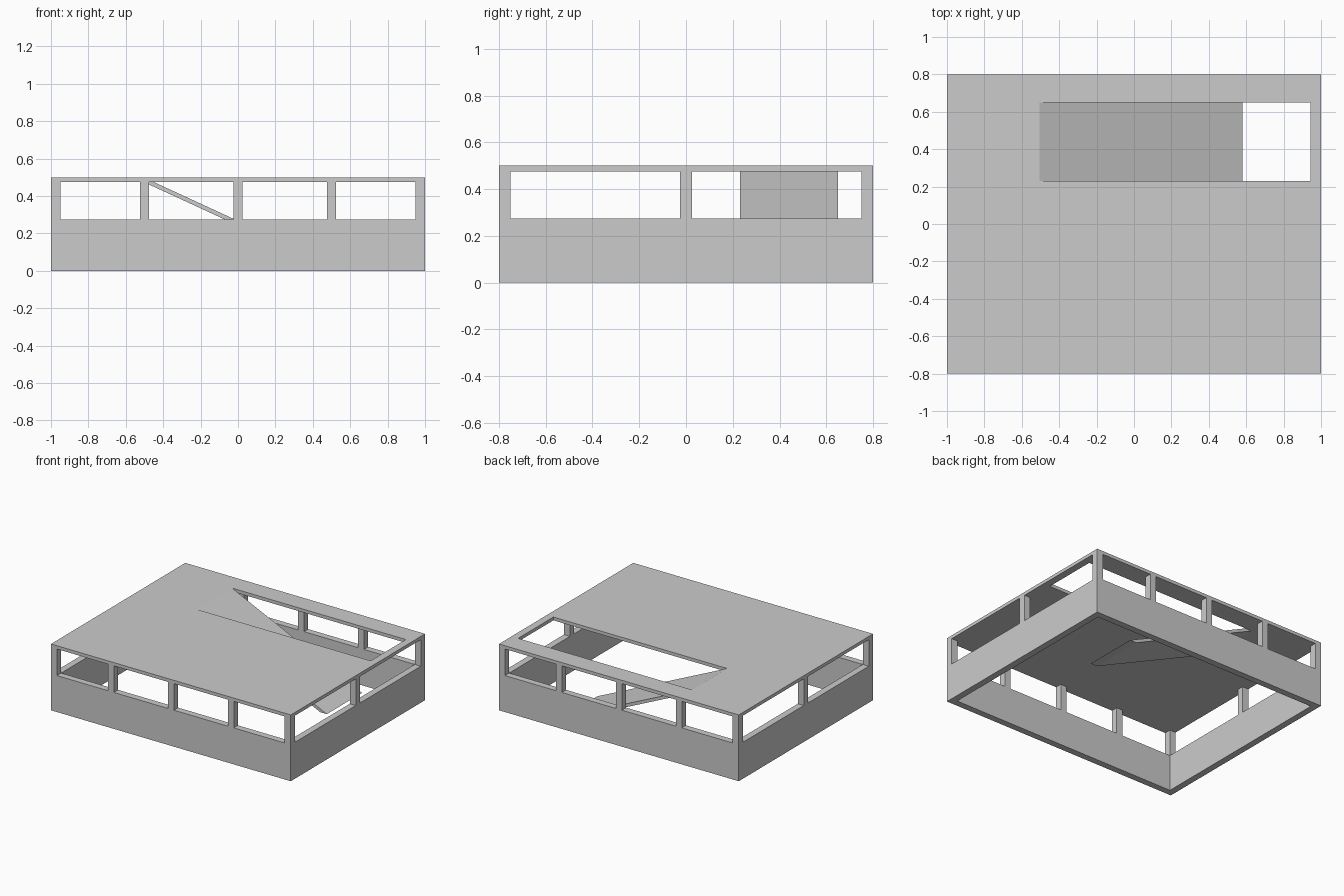
import bpy, bmesh

if "Cube" in bpy.data.objects:
    bpy.data.objects.remove(bpy.data.objects["Cube"])


def box(name, x0, x1, y0, y1, z0, z1):
    return prism(name, [(x0, z0), (x1, z0), (x1, z1), (x0, z1)], y0, y1)


def prism(name, profile, y0, y1):
    """Extrude an xz profile along y."""
    bm = bmesh.new()
    face = bm.faces.new([bm.verts.new((x, y0, z)) for x, z in profile])
    ext = bmesh.ops.extrude_face_region(bm, geom=[face])
    moved = [v for v in ext["geom"] if isinstance(v, bmesh.types.BMVert)]
    bmesh.ops.translate(bm, verts=moved, vec=(0, y1 - y0, 0))
    bmesh.ops.recalc_face_normals(bm, faces=bm.faces[:])
    mesh = bpy.data.meshes.new(name)
    bm.to_mesh(mesh)
    bm.free()
    obj = bpy.data.objects.new(name, mesh)
    bpy.context.collection.objects.link(obj)
    return obj


X, Y, H = 1.0, 0.8, 0.5      # half sizes and height
SLAB = H - 0.025             # underside of roof deck
WALL = 0.275                 # parapet height
T = 0.05                     # wall and post thickness
RX0, RX1, RY0, RY1 = -0.505, 0.945, 0.23, 0.65   # ramp opening

# Roof deck with ramp opening
deck = box("roof_deck", -X, X, -Y, Y, SLAB, H)
cutter = box("ramp_opening_cutter", RX0, RX1, RY0, RY1, SLAB - 0.1, H + 0.1)
cutter.hide_render = True
cutter.hide_viewport = True
cut = deck.modifiers.new("ramp_opening", "BOOLEAN")
cut.object = cutter
cut.operation = "DIFFERENCE"
cut.solver = "EXACT"

# Perimeter half walls
box("front_wall", -X, X, -Y, -Y + T, 0, WALL)
box("back_wall", -X, X, Y - T, Y, 0, WALL)
box("left_wall", -X, -X + T, -Y + T, Y - T, 0, WALL)
box("right_wall", X - T, X, -Y + T, Y - T, 0, WALL)

# Posts between half walls and deck
for side in (-1, 1):
    y0, y1 = sorted((side * Y, side * (Y - T)))
    for cx in (-X + T / 2, -0.5, 0, 0.5, X - T / 2):
        box("long_side_post", cx - T / 2, cx + T / 2, y0, y1, WALL, SLAB)
    x0, x1 = sorted((side * X, side * (X - T)))
    box("short_side_post", x0, x1, -T / 2, T / 2, WALL, SLAB)

# Sloped ramp down to the ground
prism("ramp", [(RX0, H), (0.58, 0), (0.525, 0), (RX0, SLAB)], RY0, RY1)
